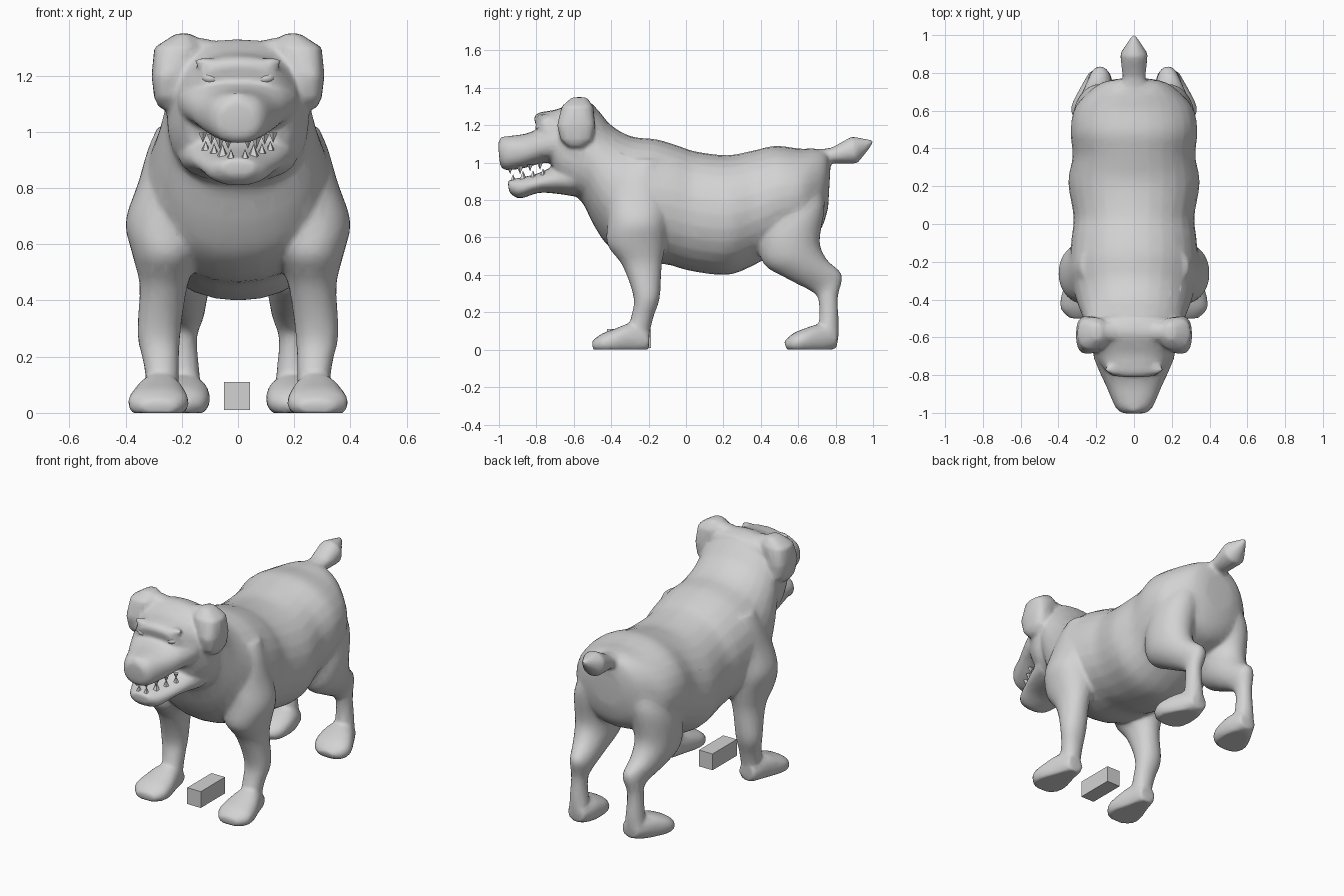
import bpy, bmesh, math
from mathutils import Matrix, Vector

grey = bpy.data.materials.new("plain_grey")
grey.diffuse_color = (0.65, 0.65, 0.65, 1)


def finish(name, bm):
    bmesh.ops.recalc_face_normals(bm, faces=bm.faces)
    me = bpy.data.meshes.new(name)
    bm.to_mesh(me)
    bm.free()
    me.materials.append(grey)
    ob = bpy.data.objects.new(name, me)
    bpy.context.collection.objects.link(ob)
    return ob


def blend(rings, steps):
    """Insert smoothly curved in-between rings."""
    out = []
    last = len(rings) - 1
    for i in range(last):
        p0, p1, p2, p3 = (rings[min(max(k, 0), last)] for k in range(i - 1, i + 3))
        for s in range(steps):
            t = s / steps
            out.append(tuple(b + 0.5 * t * (c - a + t * (2 * a - 5 * b + 4 * c - d
                                                         + t * (3 * (b - c) + d - a)))
                             for a, b, c, d in zip(p0, p1, p2, p3)))
    return out + [rings[-1]]


def loft(name, rings, sides=28, power=2.1, mirror=1, steps=4):
    """Skin rings given as two opposite (y, z) points and an x range."""
    bm = bmesh.new()
    loops = []
    for ya, za, yb, zb, x0, x1 in blend(rings, steps):
        a, b = Vector((0, ya, za)), Vector((0, yb, zb))
        mid, half = (a + b) / 2, (a - b) / 2
        loop = []
        for i in range(sides):
            t = 2 * math.pi * i / sides
            c, s = (math.copysign(abs(v) ** (2 / power), v) for v in (math.cos(t), math.sin(t)))
            p = mid + half * c
            p.x = mirror * ((x0 + x1) / 2 + (x1 - x0) / 2 * s)
            loop.append(bm.verts.new(p))
        loops.append(loop)
    for l0, l1 in zip(loops, loops[1:]):
        for i in range(sides):
            j = (i + 1) % sides
            bm.faces.new((l0[i], l0[j], l1[j], l1[i]))
    bm.faces.new(loops[0])
    bm.faces.new(loops[-1])
    return finish(name, bm)


def centred(name, rings, **kw):
    return loft(name, [(*r[:4], -r[4], r[4]) for r in rings], **kw)


def ball(name, loc, size, tilt=0):
    bm = bmesh.new()
    m = Matrix.Translation(loc) @ Matrix.Rotation(tilt, 4, 'Y') @ Matrix.Diagonal((*size, 1))
    bmesh.ops.create_uvsphere(bm, u_segments=12, v_segments=8, radius=1, matrix=m)
    return finish(name, bm)


skin = []

# Torso and neck
skin.append(centred("torso", [
    (-0.58, 1.32, -0.60, 0.83, 0.235), (-0.49, 1.30, -0.55, 0.78, 0.26),
    (-0.40, 1.20, -0.49, 0.66, 0.29), (-0.29, 1.14, -0.41, 0.55, 0.32),
    (-0.16, 1.125, -0.27, 0.475, 0.34), (-0.04, 1.09, -0.10, 0.455, 0.33),
    (0.05, 1.06, 0.03, 0.42, 0.32), (0.22, 1.04, 0.22, 0.40, 0.348),
    (0.36, 1.065, 0.36, 0.45, 0.325), (0.48, 1.09, 0.50, 0.53, 0.336),
    (0.61, 1.075, 0.61, 0.57, 0.315), (0.70, 1.075, 0.68, 0.60, 0.25),
    (0.755, 1.05, 0.73, 0.66, 0.18), (0.772, 0.97, 0.76, 0.76, 0.10)]))

# Cranium, muzzle and lower jaw
skin.append(centred("cranium", [
    (-0.815, 1.24, -0.77, 1.10, 0.12), (-0.785, 1.268, -0.72, 1.00, 0.165),
    (-0.69, 1.285, -0.69, 0.90, 0.212), (-0.58, 1.33, -0.61, 0.83, 0.252),
    (-0.49, 1.31, -0.55, 0.80, 0.25)], power=2.5))
skin.append(centred("muzzle", [
    (-1.005, 1.10, -0.995, 0.99, 0.065), (-0.97, 1.137, -0.965, 0.96, 0.10),
    (-0.87, 1.152, -0.86, 0.972, 0.145), (-0.80, 1.175, -0.78, 0.995, 0.18),
    (-0.70, 1.22, -0.70, 1.00, 0.218)], power=2.3))
skin.append(centred("lower_jaw", [
    (-0.955, 0.905, -0.945, 0.84, 0.06), (-0.91, 0.915, -0.89, 0.808, 0.105),
    (-0.80, 0.94, -0.79, 0.838, 0.15), (-0.72, 0.975, -0.70, 0.835, 0.18),
    (-0.60, 1.02, -0.60, 0.82, 0.215)], power=2.2))
skin.append(ball("nose", (0, -0.968, 1.105), (0.045, 0.036, 0.038)))

# Tail
skin.append(centred("tail", [
    (0.64, 1.06, 0.68, 0.97, 0.09), (0.78, 1.08, 0.76, 0.995, 0.06),
    (0.885, 1.14, 0.915, 0.995, 0.074), (1.007, 1.12, 0.985, 1.08, 0.012)], steps=1))

for side in (-1, 1):
    # Front leg and paw
    skin.append(loft("front_leg", [
        (-0.31, 1.02, -0.13, 1.02, 0.12, 0.285),
        (-0.35, 0.94, -0.12, 0.94, 0.12, 0.32), (-0.41, 0.82, -0.10, 0.82, 0.12, 0.355),
        (-0.42, 0.68, -0.10, 0.68, 0.12, 0.40), (-0.42, 0.56, -0.11, 0.56, 0.14, 0.375),
        (-0.34, 0.45, -0.13, 0.45, 0.18, 0.35), (-0.28, 0.28, -0.14, 0.28, 0.205, 0.358),
        (-0.295, 0.17, -0.175, 0.17, 0.21, 0.335), (-0.33, 0.04, -0.205, 0.04, 0.21, 0.32)],
        mirror=side))
    skin.append(loft("front_paw", [
        (-0.505, 0.045, -0.495, -0.005, 0.22, 0.34), (-0.45, 0.085, -0.45, -0.02, 0.18, 0.388),
        (-0.38, 0.112, -0.38, -0.025, 0.178, 0.385), (-0.29, 0.14, -0.29, -0.02, 0.20, 0.355),
        (-0.195, 0.09, -0.20, -0.005, 0.22, 0.325)], power=2.3, mirror=side))
    # Hind leg and paw
    skin.append(loft("hind_leg", [
        (0.46, 0.85, 0.71, 0.93, 0.05, 0.24), (0.385, 0.64, 0.742, 0.77, 0.05, 0.315),
        (0.41, 0.465, 0.715, 0.58, 0.085, 0.318), (0.54, 0.38, 0.755, 0.48, 0.105, 0.285),
        (0.68, 0.305, 0.835, 0.40, 0.12, 0.238), (0.71, 0.25, 0.812, 0.28, 0.145, 0.235),
        (0.71, 0.14, 0.818, 0.12, 0.135, 0.245), (0.70, 0.05, 0.81, 0.035, 0.125, 0.245)],
        power=2, mirror=side))
    skin.append(loft("hind_paw", [
        (0.525, 0.045, 0.535, 0.005, 0.17, 0.28), (0.57, 0.085, 0.57, -0.015, 0.12, 0.325),
        (0.63, 0.112, 0.63, -0.02, 0.10, 0.33), (0.72, 0.135, 0.72, -0.02, 0.105, 0.285),
        (0.812, 0.10, 0.805, 0.01, 0.13, 0.235)], power=2.3, mirror=side))
    # Folded ear: root on the skull, corner, then hanging flap
    skin.append(loft("ear", [
        (-0.61, 1.35, -0.53, 1.35, 0.165, 0.22), (-0.665, 1.30, -0.495, 1.30, 0.13, 0.298),
        (-0.69, 1.20, -0.485, 1.20, 0.185, 0.308), (-0.67, 1.12, -0.50, 1.12, 0.20, 0.298),
        (-0.63, 1.083, -0.55, 1.083, 0.21, 0.28)], mirror=side, steps=1, power=2.6))
    skin.append(ball("ear_root", (side * 0.12, -0.57, 1.302), (0.09, 0.05, 0.03), -side * 0.2))
    # Angry brow ridge
    skin.append(ball("brow", (side * 0.085, -0.768, 1.232), (0.075, 0.034, 0.026), -side * 0.3))

# Fuse the parts into one continuous skin
bpy.ops.object.select_all(action='DESELECT')
for ob in skin:
    ob.select_set(True)
bpy.context.view_layer.objects.active = skin[0]
bpy.ops.object.join()
body = bpy.context.object
body.name = "dog_body"
mod = body.modifiers.new("fuse", 'REMESH')
mod.mode, mod.voxel_size = 'VOXEL', 0.011
mod = body.modifiers.new("soften", 'SMOOTH')
mod.factor, mod.iterations = 0.5, 8
mod = body.modifiers.new("reduce", 'DECIMATE')
mod.ratio = 0.15
for name in ("fuse", "soften", "reduce"):
    bpy.ops.object.modifier_apply(modifier=name)
if not body.data.materials:
    body.data.materials.append(grey)
# Flat soles
for v in body.data.vertices:
    v.co.z = max(v.co.z, 0)
bpy.ops.object.shade_smooth_by_angle(angle=math.radians(60))

# Eyes
for side in (-1, 1):
    eye = ball("eye", (side * 0.10, -0.777, 1.19), (0.034, 0.028, 0.021), -side * 0.2)
    eye.data.shade_smooth()

# Teeth: upper row points down, lower row points up
bm = bmesh.new()
for side in (-1, 1):
    for i in range(4):
        t = i / 3
        big = 1.3 if i == 1 else 1
        for up, x, y, z in ((-1, 0.035 + 0.09 * t, -0.94 + 0.16 * t, 0.968 + 0.022 * t),
                            (1, 0.025 + 0.09 * t, -0.925 + 0.16 * t, 0.91 + 0.03 * t)):
            h = 0.036 * big
            m = Matrix.Translation((side * x, y, z + up * h * 0.3))
            if up < 0:
                m = m @ Matrix.Rotation(math.pi, 4, 'X')
            bmesh.ops.create_cone(bm, cap_ends=True, segments=5, radius1=0.016 * big,
                                  radius2=0, depth=h, matrix=m)
finish("teeth", bm)

# Small block between the front paws
bm = bmesh.new()
bmesh.ops.create_cube(bm, size=1, matrix=Matrix.Translation((-0.003, -0.305, 0.06))
                      @ Matrix.Diagonal((0.092, 0.235, 0.1, 1)))
finish("ground_block", bm)
